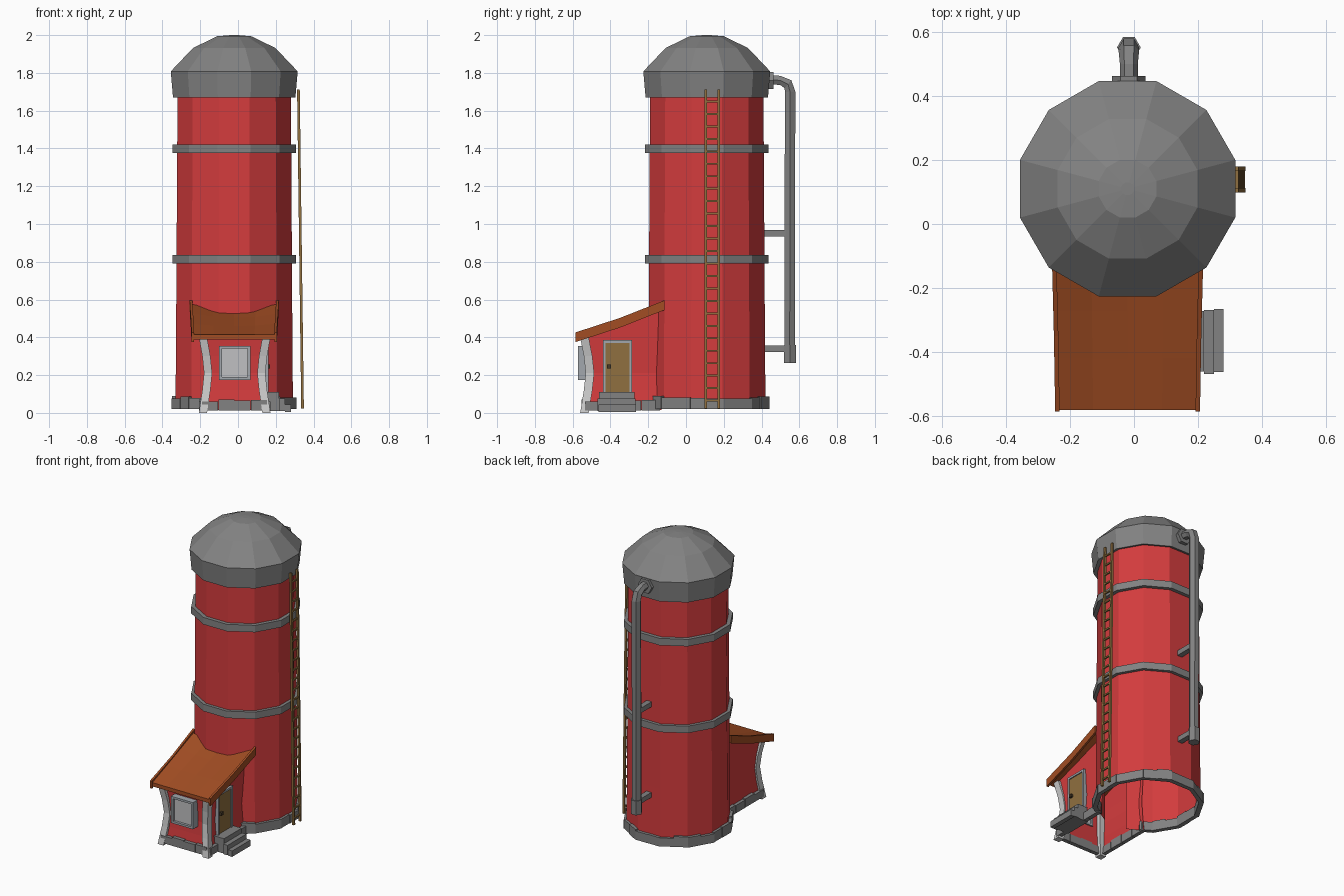
import bpy, bmesh, math, random
from mathutils import Vector

if "Cube" in bpy.data.objects:
    bpy.data.objects.remove(bpy.data.objects["Cube"])

random.seed(4)
CX, CY = -0.02, 0.11          # silo axis
C15 = math.cos(math.radians(15))


def material(name, r, g, b):
    m = bpy.data.materials.new(name)
    m.diffuse_color = (r, g, b, 1)
    m.use_nodes = True
    m.node_tree.nodes["Principled BSDF"].inputs["Base Color"].default_value = m.diffuse_color
    return m


RED = material("barn red", 0.66, 0.045, 0.047)
GREY = material("metal and stone grey", 0.225, 0.225, 0.225)
ROOF = material("rust brown roof", 0.36, 0.075, 0.017)
WHITE = material("white trim", 0.60, 0.60, 0.60)
FRAME = material("pale grey frame", 0.36, 0.39, 0.42)
PANE = material("window pane", 0.53, 0.53, 0.54)
WOOD = material("ochre wood", 0.28, 0.16, 0.05)
DARK = material("dark knob", 0.06, 0.04, 0.02)


def build(name, parts, mat):
    """Each part is (rings, caps, closed); consecutive rings are bridged."""
    bm = bmesh.new()
    for rings, caps, closed in parts:
        vs = [[bm.verts.new(p) for p in ring] for ring in rings]
        n = len(vs[0])
        for a, b in zip(vs, vs[1:]):
            for i in range(n if closed else n - 1):
                j = (i + 1) % n
                bm.faces.new((a[i], a[j], b[j], b[i]))
        if caps:
            bm.faces.new(vs[0])
            bm.faces.new(vs[-1])
    bmesh.ops.recalc_face_normals(bm, faces=bm.faces)
    me = bpy.data.meshes.new(name)
    bm.to_mesh(me)
    bm.free()
    me.materials.append(mat)
    ob = bpy.data.objects.new(name, me)
    bpy.context.collection.objects.link(ob)
    return ob


def rect(x0, x1, y0, y1, z):
    return [(x0, y0, z), (x1, y0, z), (x1, y1, z), (x0, y1, z)]


def box(x0, x1, y0, y1, z0, z1):
    return ([rect(x0, x1, y0, y1, z0), rect(x0, x1, y0, y1, z1)], True, True)


def corner(k, apothem, z):
    a = math.radians(15 + 30 * k)
    r = apothem / C15
    return Vector((CX + r * math.cos(a), CY + r * math.sin(a), z))


def lathe(profile, caps=False):
    return ([[corner(k, r, z) for k in range(12)] for r, z in profile], caps, True)


# Silo wall, open below and open towards the shed
silo = build("silo_wall", [lathe([(0.311, 0.02), (0.308, 0.4), (0.30, 1.70)])], RED)
bm = bmesh.new()
bm.from_mesh(silo.data)
gone = [f for f in bm.faces if f.calc_center_median().z < 0.4
        and f.calc_center_median().y < CY - 0.29]
bmesh.ops.delete(bm, geom=gone, context='FACES')
bm.to_mesh(silo.data)
bm.free()

# Dome cap and hoops
build("dome_cap", [lathe([(0.29, 1.68), (0.324, 1.67), (0.336, 1.808), (0.218, 1.932),
                          (0.09, 1.994), (0.02, 2.0)], True)], GREY)
for i, z in enumerate((0.79, 1.375)):
    build(f"hoop_{i + 1}", [lathe([(0.29, z), (0.326, z), (0.326, z + 0.047),
                                   (0.29, z + 0.047)])], GREY)

# Stone footing round the silo, leaving the shed opening free
stones = []
for k in range(12):
    for t0, t1 in ((0, 0.5), (0.5, 1)):
        out = 0.328 + random.uniform(-0.003, 0.004)
        top = 0.083 + random.uniform(-0.008, 0.008)
        def at(r, t, z):
            return corner(k, r, z).lerp(corner(k + 1, r, z), t)
        mid = at(out, (t0 + t1) / 2, 0)
        if mid.y < 0 and -0.18 < mid.x < 0.14:
            continue
        def ring(z):
            return [at(out, t0, z), at(out, t1, z), at(0.30, t1, z), at(0.30, t0, z)]
        stones.append(([ring(0.02), ring(top)], True, True))
# Stone footing round the shed
XL, XR, YF = -0.19, 0.155, -0.535
for i in range(4):
    y0, y1 = YF + i * 0.1, YF + i * 0.1 + 0.098
    h = 0.068 + random.uniform(-0.008, 0.008)
    stones.append(box(XL - 0.016, XL + 0.01, y0, y1, 0.012, h))
    stones.append(box(XR - 0.01, XR + 0.018, y0, y1, 0.012, h))
    x0 = XL + i * (XR - XL) / 4
    stones.append(box(x0, x0 + 0.084, YF - 0.018, YF + 0.01, 0.012, h))
build("stone_footing", stones, GREY)


# Shed walls, pinched at mid height
def roof_z(y):
    return 0.38 + (y + 0.585) * 0.36


BOW = [(0.015, 0.0), (0.12, 0.012), (0.21, 0.018), (0.3, 0.012), (0.42, 0.0)]
walls = []
for z, d in BOW:
    pts = [(XL + d, -0.13), (XL + d, YF + d), (XR - d, YF + d), (XR - d, -0.13)]
    walls.append([(x, y, roof_z(y) + 0.01 if z > 0.4 else z) for x, y in pts])
build("shed_walls", [(walls, False, False)], RED)

# Curved white corner posts
posts = []
for x, s in ((XL, 1), (XR, -1)):
    rings = []
    for z, d in BOW:
        xa, xb = sorted((x + s * (1.5 * d - 0.017), x + s * (1.5 * d + 0.026)))
        z = {0.015: 0.0, 0.42: 0.40}.get(z, z)
        rings.append(rect(xa, xb, YF - 0.025 + 1.6 * d, YF + 0.02 + 1.6 * d, z))
    posts.append((rings, True, True))
build("corner_posts", posts, WHITE)

# Sagging lean-to roof with raised side boards
rings = []
for y, sag in ((-0.58, 0.0), (-0.42, 0.012), (-0.27, 0.022), (-0.13, 0.03)):
    w = 0.215 + (y + 0.58) * 0.025
    xs = [-1, -0.5, 0, 0.5, 1]
    top = [(CX + w * t, y, roof_z(y) + 0.032 - sag * (1 - t * t)) for t in xs]
    low = [(p[0], y, p[2] - 0.025) for p in reversed(top)]
    rings.append(top + low)
build("shed_roof", [(rings, True, True)], ROOF)
boards = []
for s in (-1, 1):
    rr = []
    for y, w in ((-0.585, 0.212), (-0.35, 0.216), (-0.115, 0.222)):
        xa, xb = sorted((CX + s * w, CX + s * (w + 0.014)))
        z = roof_z(y) - (0.008 if y == -0.35 else 0)
        rr.append([(xa, y, z - 0.005), (xb, y, z - 0.005), (xb, y, z + 0.046), (xa, y, z + 0.046)])
    boards.append((rr, True, True))
build("roof_side_boards", boards, ROOF)

# Front window
build("window_frame", [box(-0.10, -0.086, -0.572, -0.51, 0.175, 0.355),
                       box(0.051, 0.065, -0.572, -0.51, 0.175, 0.355),
                       box(-0.086, 0.051, -0.572, -0.51, 0.341, 0.355),
                       box(-0.086, 0.051, -0.572, -0.51, 0.175, 0.189)], FRAME)
build("window_pane", [box(-0.087, 0.052, -0.555, -0.515, 0.186, 0.344)], PANE)

# Side door, frame and knob
build("door_frame", [box(0.125, 0.162, -0.44, -0.426, 0.105, 0.385),
                     box(0.125, 0.162, -0.299, -0.285, 0.105, 0.385),
                     box(0.125, 0.162, -0.426, -0.299, 0.371, 0.385)], FRAME)
build("door", [box(0.125, 0.155, -0.427, -0.298, 0.09, 0.372)], WOOD)
build("door_knob", [box(0.155, 0.17, -0.417, -0.397, 0.235, 0.255)], DARK)

# Door steps
build("door_steps", [box(0.14, 0.218, -0.46, -0.272, 0.01, 0.11),
                     box(0.218, 0.25, -0.468, -0.268, 0.01, 0.077),
                     box(0.25, 0.28, -0.462, -0.266, 0.005, 0.045)], GREY)

# Ladder, leaning slightly against the silo
def lean(z):
    return 0.342 - 0.022 * z / 1.7


parts = []
for y in (0.098, 0.166):
    parts.append(([rect(lean(z) - 0.007, lean(z) + 0.007, y, y + 0.014, z)
                   for z in (0.022, 1.712)], True, True))
for i in range(25):
    z = 0.065 + i * 0.066
    parts.append(box(lean(z) - 0.005, lean(z) + 0.005, 0.108, 0.17, z - 0.005, z + 0.005))
build("ladder", parts, WOOD)


# Filling pipe at the back: hexagonal sweep with a bend at the top
def hexring(y, z, tilt, r):
    t = math.radians(tilt)
    out = []
    for i in range(6):
        a = math.radians(60 * i)
        u, v = r * math.cos(a), r * math.sin(a)
        out.append((-0.016 + u, y + v * math.sin(t), z + v * math.cos(t)))
    return out


pipe = [hexring(0.44, 1.765, 0, 0.028), hexring(0.50, 1.76, 0, 0.028),
        hexring(0.54, 1.74, 40, 0.032), hexring(0.551, 1.70, 90, 0.032),
        hexring(0.549, 0.36, 90, 0.032)]
build("filling_pipe", [(pipe, True, True),
                       ([hexring(0.551, 0.36, 90, 0.037), hexring(0.551, 0.265, 90, 0.037)],
                        True, True)], GREY)
build("pipe_flange", [([hexring(0.425, 1.76, 0, 0.052), hexring(0.462, 1.76, 0, 0.052)],
                       True, True)], GREY)
build("pipe_brackets", [box(-0.034, 0.002, 0.40, 0.54, z - 0.017, z + 0.017)
                        for z in (0.34, 0.95)], GREY)
